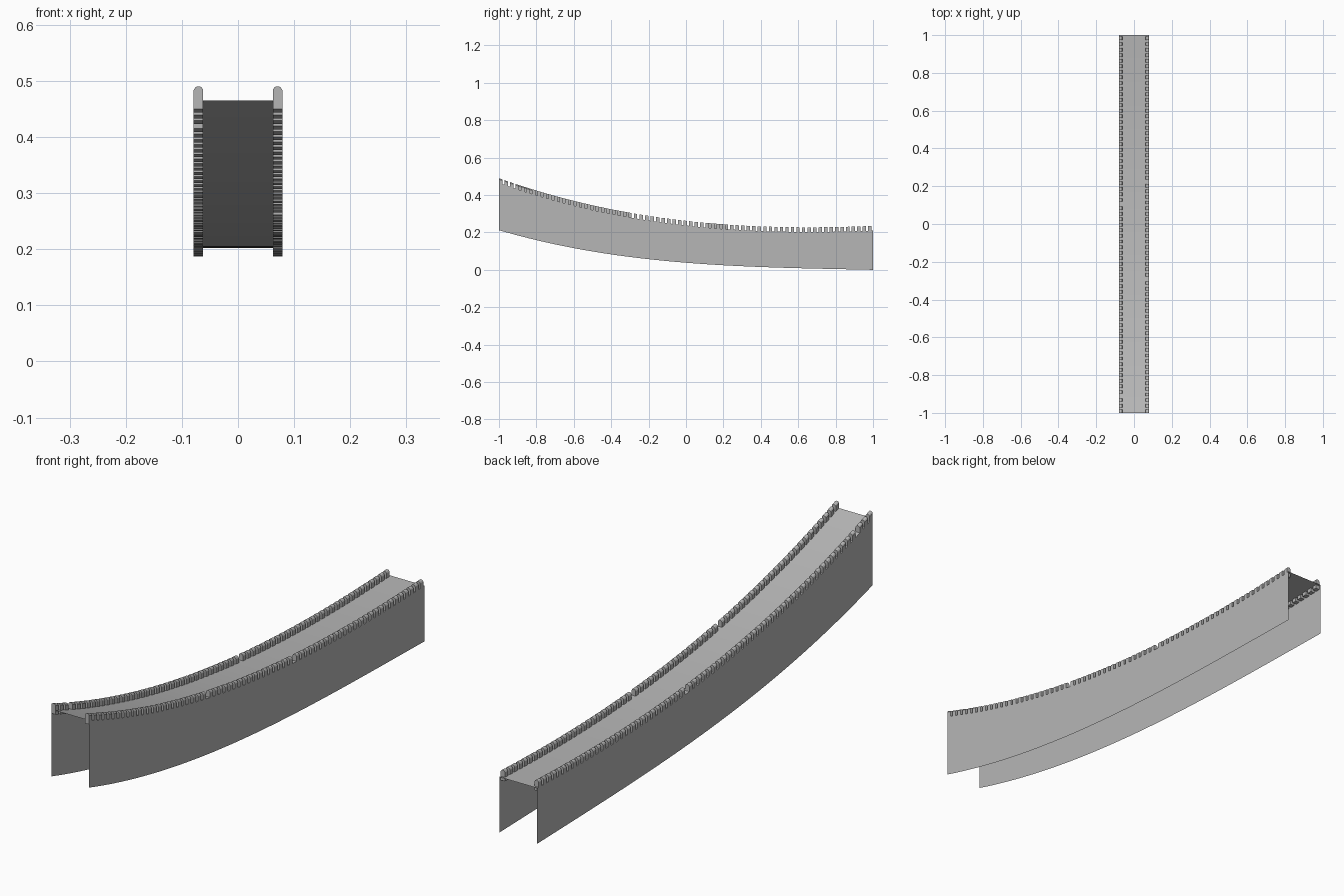
import bpy, bmesh

if "Cube" in bpy.data.objects:
    bpy.data.objects.remove(bpy.data.objects["Cube"])

HALF = 0.079      # half width of the wall
THICK = 0.017     # parapet thickness
PITCH = 0.0295    # merlon spacing
LENGTH = 0.018    # merlon length
ROOT = -0.015     # merlon blocks reach down through the walkway

stone = bpy.data.materials.new("stone")
stone.diffuse_color = (0.47, 0.47, 0.47, 1)
stone.use_nodes = True
stone.node_tree.nodes["Principled BSDF"].inputs["Base Color"].default_value = stone.diffuse_color


def deck(y):
    return 0.237 - 0.112 * y + 0.1005 * y**2 - 0.0155 * y**3


def foot(y):
    return 0.038 - 0.08 * y + 0.068 * y**2 - 0.026 * y**3


def finish(name, bm):
    bmesh.ops.recalc_face_normals(bm, faces=bm.faces)
    me = bpy.data.meshes.new(name)
    bm.to_mesh(me)
    bm.free()
    me.materials.append(stone)
    ob = bpy.data.objects.new(name, me)
    bpy.context.collection.objects.link(ob)
    return ob


def loft(bm, rows, closed=False):
    rings = [[bm.verts.new(p) for p in row] for row in rows]
    n = len(rings[0])
    for a, b in zip(rings, rings[1:]):
        for i in range(n if closed else n - 1):
            j = (i + 1) % n
            bm.faces.new((a[i], a[j], b[j], b[i]))
    if closed:
        bm.faces.new(rings[0])
        bm.faces.new(rings[-1][::-1])


# wall body: walkway and two side sheets, open at the ends and below
ys = [-1 + 2 * i / 48 for i in range(49)]
bm = bmesh.new()
loft(bm, [[(-HALF, y, foot(y)), (-HALF, y, deck(y)),
           (HALF, y, deck(y)), (HALF, y, foot(y))] for y in ys])
finish("wall_body", bm)

# merlon section (distance in from the outer face, height above walkway)
profile = [(0, ROOT), (0, 0.019), (0.003, 0.0235), (0.006, 0.025),
           (0.011, 0.025), (0.014, 0.0235), (THICK, 0.019), (THICK, ROOT)]


# battlements: rows of merlons with a wider break where sections meet
def battlement(name, side, breaks):
    bm = bmesh.new()
    y, left = -1.0, list(breaks)
    while y + LENGTH <= 1.0001:
        loft(bm, [[(side * (HALF - d), v, deck(v) + h) for d, h in profile]
                  for v in (y, y + LENGTH)], closed=True)
        y += PITCH
        if left and y > left[0]:
            y += PITCH * 0.45
            left.pop(0)
    finish(name, bm)


battlement("right_battlement", 1, [-0.32, 0.2])
battlement("left_battlement", -1, [-0.92, 0.08])
